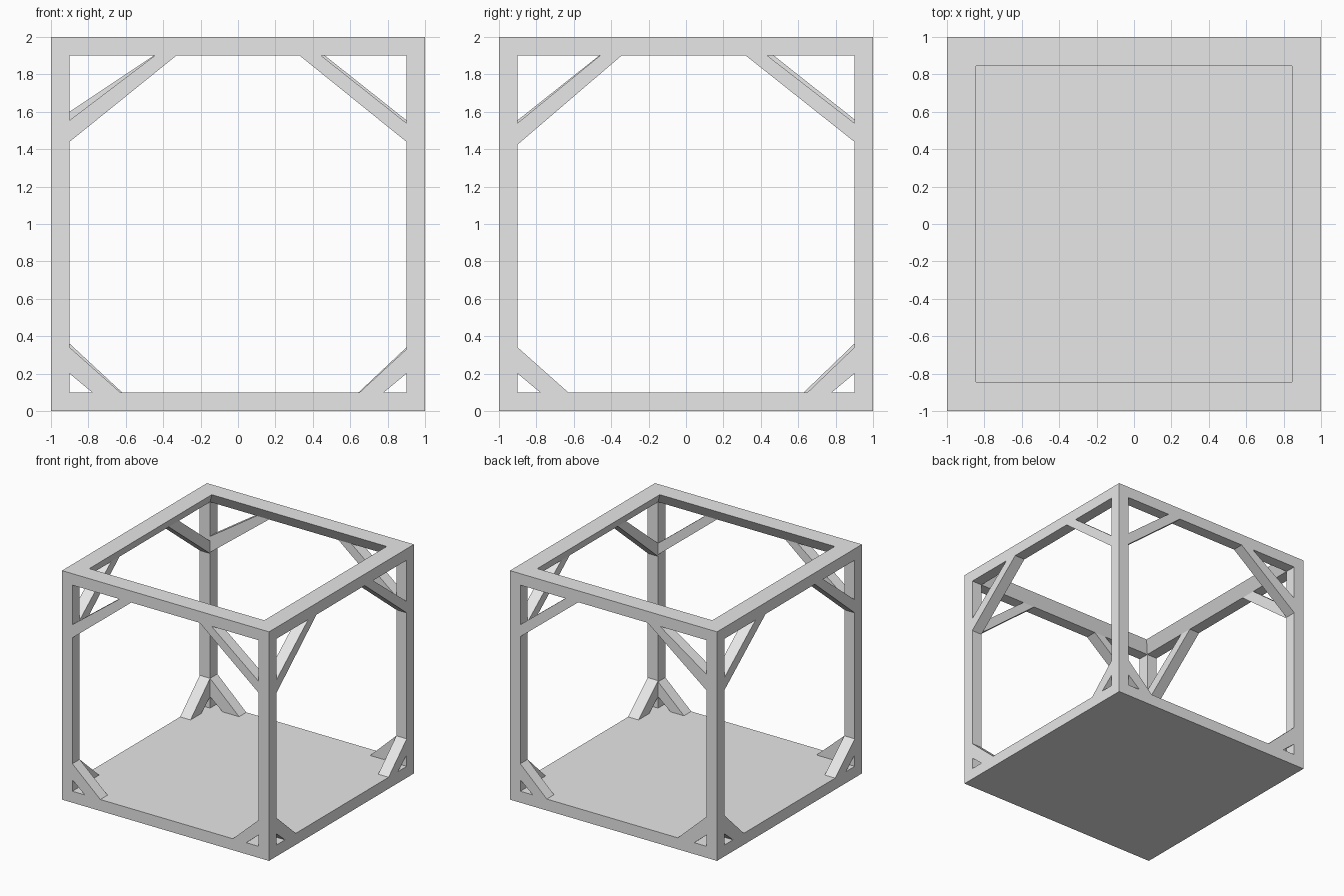
import bpy, bmesh, math
from mathutils import Matrix

if "Cube" in bpy.data.objects:
    bpy.data.objects.remove(bpy.data.objects["Cube"], do_unlink=True)

GREY = (0.8, 0.8, 0.8, 1)
mat = bpy.data.materials.new("light grey")
mat.use_nodes = True
mat.diffuse_color = GREY
mat.node_tree.nodes["Principled BSDF"].inputs["Base Color"].default_value = GREY

T = 0.1          # beam thickness
IN = 1 - T       # inner face of the posts
TOP = 2 - T      # underside of the top rails


def finish(name, bm):
    bmesh.ops.recalc_face_normals(bm, faces=bm.faces)
    mesh = bpy.data.meshes.new(name)
    bm.to_mesh(mesh)
    bm.free()
    mesh.materials.append(mat)
    obj = bpy.data.objects.new(name, mesh)
    bpy.context.collection.objects.link(obj)
    return obj


def box(name, size, centre):
    bm = bmesh.new()
    bmesh.ops.create_cube(bm, size=1, matrix=Matrix.Translation(centre) @ Matrix.Diagonal((*size, 1)))
    return finish(name, bm)


def prism(name, outline, angle):
    """Extrude an x-z outline from the front face inwards, then turn it about z."""
    bm = bmesh.new()
    face = bm.faces.new([bm.verts.new((x, -1, z)) for x, z in outline])
    ext = bmesh.ops.extrude_face_region(bm, geom=[face])
    verts = [v for v in ext["geom"] if isinstance(v, bmesh.types.BMVert)]
    bmesh.ops.translate(bm, verts=verts, vec=(0, T, 0))
    bmesh.ops.rotate(bm, verts=bm.verts, matrix=Matrix.Rotation(angle, 3, 'Z'))
    return finish(name, bm)


def brace(name, side, z, up, outer, inner, angle):
    """Diagonal strip across a corner; outer and inner are (run, rise) from it."""
    pts = [(IN - outer[0], z), (IN - inner[0], z), (IN, z + up * inner[1]), (IN, z + up * outer[1])]
    return prism(name, [(side * x, h) for x, h in pts], angle)


# Floor slab and corner posts
box("floor", (2, 2, T), (0, 0, T / 2))
for sx, ns in ((-1, "right"), (1, "left")):
    for sy, ne in ((-1, "front"), (1, "back")):
        box(f"{ne}_{ns}_post", (T, T, TOP - T), (sx * (1 - T / 2), sy * (1 - T / 2), 1))

# Top frame, with an inner face that leans outwards towards the bottom
bm = bmesh.new()
loops = []
for half, z in ((1, 2), (0.845, 2), (IN, TOP), (1, TOP)):
    loops.append([bm.verts.new((sx * half, sy * half, z))
                  for sx, sy in ((-1, -1), (1, -1), (1, 1), (-1, 1))])
for i in range(4):
    a, b = loops[i], loops[(i + 1) % 4]
    for j in range(4):
        k = (j + 1) % 4
        bm.faces.new((a[j], a[k], b[k], b[j]))
finish("top_frame", bm)

# Diagonal braces: each side has (upper inner, upper outer, lower outer) extents
SIDES = {
    "front": (((0.455, 0.345), (0.57, 0.46), (0.27, 0.24)), ((0.455, 0.36), (0.57, 0.46), (0.25, 0.23))),
    "left": (((0.44, 0.36), (0.555, 0.475), (0.27, 0.24)), ((0.465, 0.36), (0.58, 0.46), (0.25, 0.24))),
    "back": (((0.435, 0.345), (0.56, 0.45), (0.255, 0.24)), ((0.45, 0.3), (0.57, 0.44), (0.28, 0.26))),
    "right": (((0.43, 0.34), (0.57, 0.45), (0.27, 0.26)), ((0.435, 0.345), (0.55, 0.46), (0.27, 0.24))),
}
for n, (face, pair) in enumerate(SIDES.items()):
    for side, (near, far, foot) in zip((-1, 1), pair):
        tag = "a" if side < 0 else "b"
        brace(f"{face}_upper_brace_{tag}", side, TOP, -1, far, near, n * math.pi / 2)
        brace(f"{face}_lower_brace_{tag}", side, T, 1, foot, (0.12, 0.1), n * math.pi / 2)
